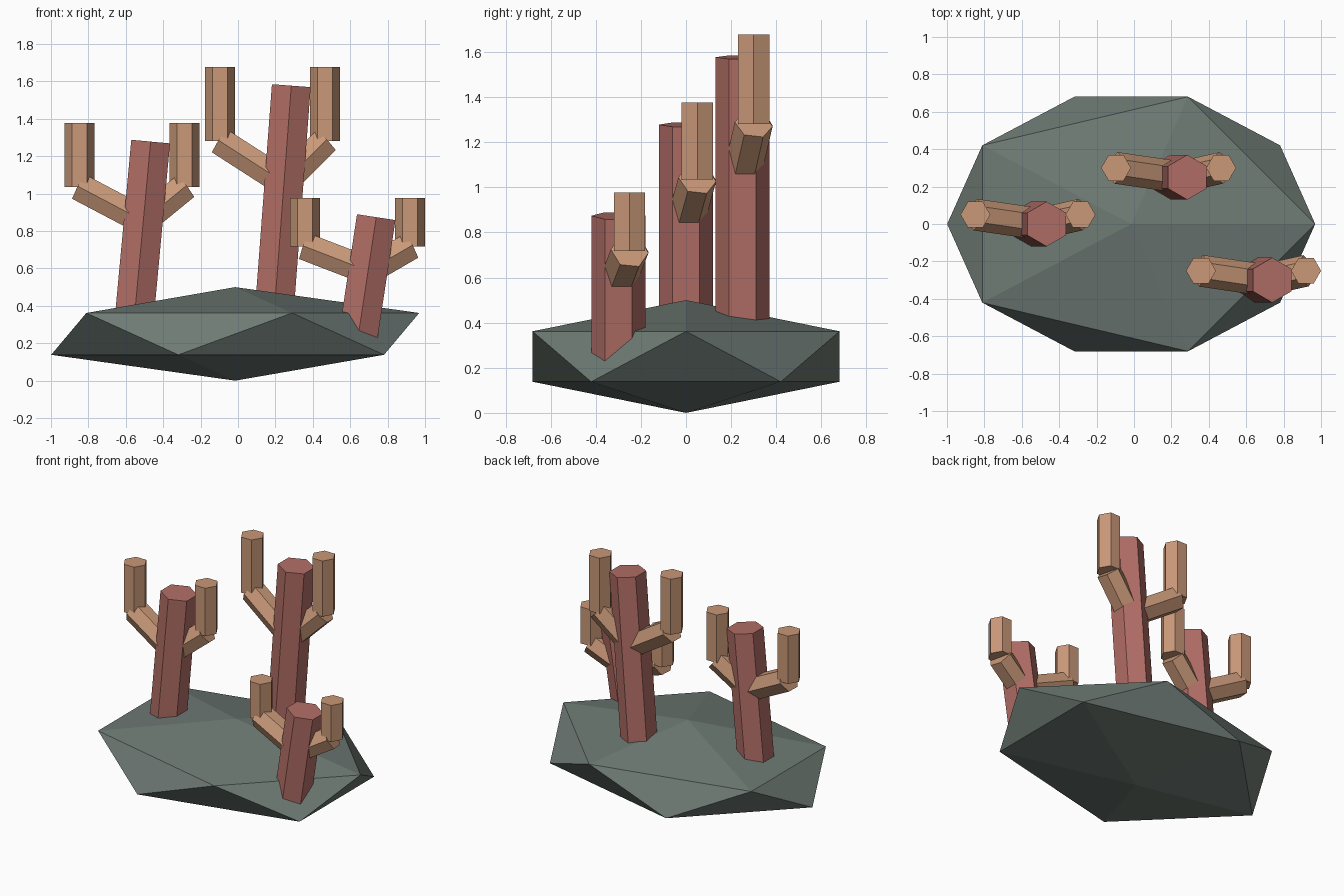
import bpy
import bmesh
from mathutils import Matrix, Vector

cube = bpy.data.objects.get("Cube")
if cube:
    bpy.data.objects.remove(cube, do_unlink=True)


def make_material(name, rgb):
    mat = bpy.data.materials.new(name)
    mat.use_nodes = True
    mat.diffuse_color = (*rgb, 1)
    mat.node_tree.nodes["Principled BSDF"].inputs["Base Color"].default_value = (*rgb, 1)
    return mat


def finish(name, bm, mat):
    mesh = bpy.data.meshes.new(name)
    bm.to_mesh(mesh)
    bm.free()
    mesh.materials.append(mat)
    obj = bpy.data.objects.new(name, mesh)
    bpy.context.collection.objects.link(obj)
    return obj


def hex_prism(name, start, end, radius, corner, mat):
    """Six-sided prism from start to end, with one corner pointing towards `corner`."""
    start, end = Vector(start), Vector(end)
    axis = (end - start).normalized()
    y = Vector(corner)
    y = (y - axis * y.dot(axis)).normalized()
    x = y.cross(axis)
    matrix = Matrix((x, y, axis)).transposed().to_4x4()
    matrix.translation = (start + end) / 2
    bm = bmesh.new()
    bmesh.ops.create_cone(bm, cap_ends=True, segments=6, radius1=radius, radius2=radius,
                          depth=(end - start).length, matrix=matrix)
    return finish(name, bm, mat)


stone = make_material("grey green stone", (0.156, 0.195, 0.175))
red = make_material("dusty red", (0.445, 0.156, 0.133))
tan = make_material("warm tan", (0.578, 0.314, 0.188))

# Faceted rock base
bm = bmesh.new()
bmesh.ops.create_icosphere(bm, subdivisions=1, radius=1)
bmesh.ops.scale(bm, vec=(1.1, 0.8, 0.25), verts=bm.verts)
bmesh.ops.translate(bm, vec=(-0.015, 0, 0.25), verts=bm.verts)
finish("rock_base", bm, stone)

# Corals: name, foot, trunk top z, fork z, upright bottom z, upright top z
LEAN, REACH = 0.1, 0.281
corals = [
    ("middle", (-0.567, 0, 0.2), 1.278, 0.855, 1.035, 1.377),
    ("tall", (0.185, 0.25, 0.25), 1.577, 1.06, 1.28, 1.677),
    ("short", (0.639, -0.3, 0.215), 0.874, 0.587, 0.717, 0.977),
]
for name, foot, top, fork, low, high in corals:
    x, y, z = foot
    hex_prism(name + "_trunk", foot, (x + LEAN, y, top), 0.12, (0, 1, 0), red)
    fork_point = (x + LEAN * (fork - z) / (top - z), y, fork)

    # A sloping arm and an upright tip on each side
    for side, sign in (("left", 1), ("right", -1)):
        tip_x, tip_y = x + sign * REACH, y + 0.05
        elbow = (tip_x, tip_y, low)
        hex_prism(f"{name}_{side}_arm", fork_point, elbow, 0.085, (0, 1, 0), tan)
        hex_prism(f"{name}_{side}_upright", elbow, (tip_x, tip_y, high), 0.08, (1, 0, 0), tan)
